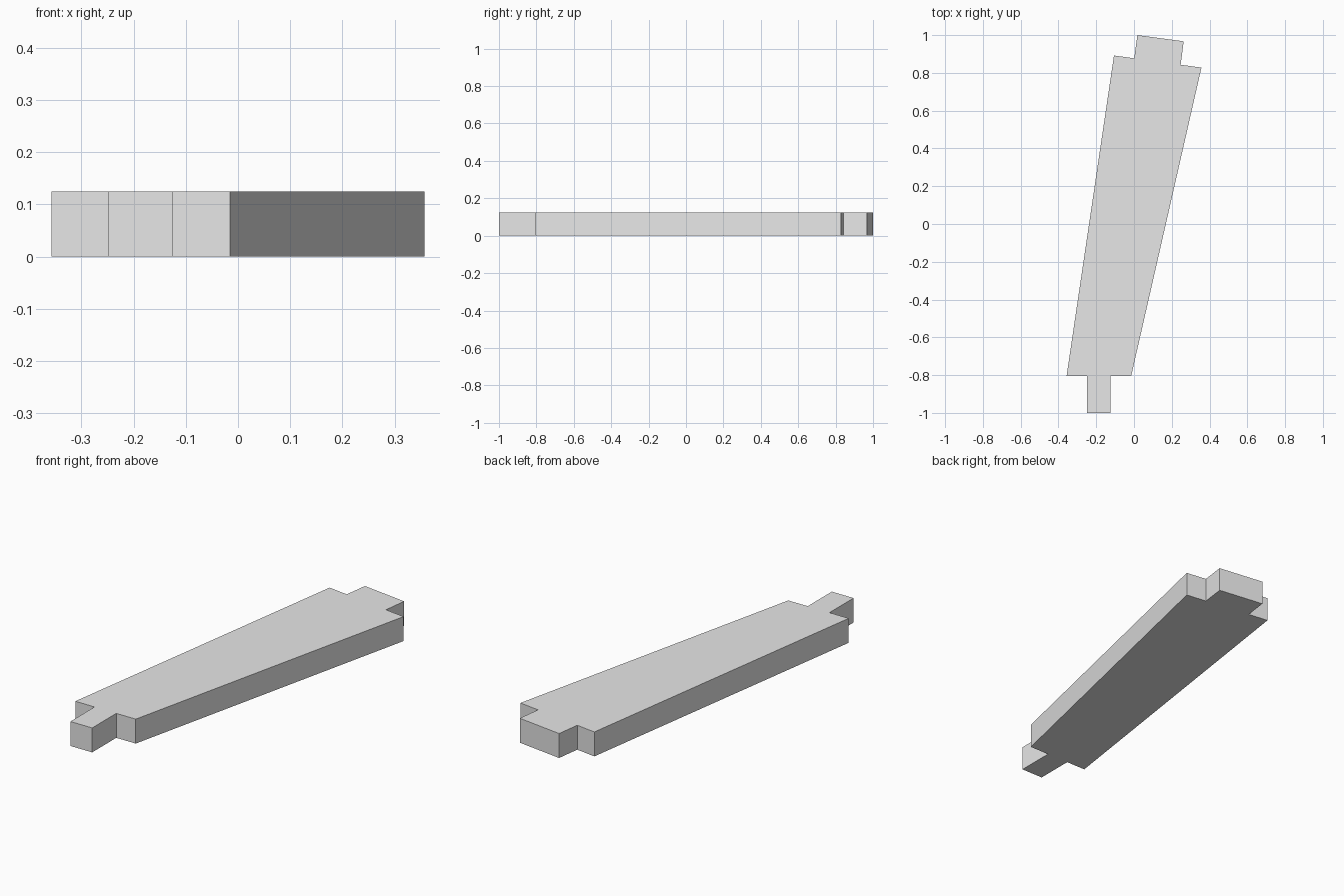
import bpy, bmesh

cube = bpy.data.objects.get("Cube")
if cube:
    bpy.data.objects.remove(cube, do_unlink=True)

THICKNESS = 0.125

# Plain grey material
grey = bpy.data.materials.new("light_grey")
grey.use_nodes = True
colour = (0.8, 0.8, 0.8, 1)
grey.diffuse_color = colour
grey.node_tree.nodes["Principled BSDF"].inputs["Base Color"].default_value = colour

# Outline of the tapered plank, counter-clockwise from the front corner
front_end = [(-0.357, -0.805), (-0.248, -0.805), (-0.248, -1.0),
             (-0.125, -1.0), (-0.125, -0.805), (-0.015, -0.805)]
back_end = [(0.357, 0.828), (0.247, 0.843), (0.263, 0.967),
            (0.018, 1.0), (0.001, 0.877), (-0.106, 0.892)]

# Extrude the outline, with a tenon on each end, into one solid
bm = bmesh.new()
base = bm.faces.new([bm.verts.new((x, y, 0)) for x, y in front_end + back_end])
top = bmesh.ops.extrude_face_region(bm, geom=[base], use_keep_orig=True)["geom"]
bmesh.ops.translate(bm, vec=(0, 0, THICKNESS),
                    verts=[v for v in top if isinstance(v, bmesh.types.BMVert)])
bmesh.ops.recalc_face_normals(bm, faces=bm.faces)

mesh = bpy.data.meshes.new("tapered_plank")
bm.to_mesh(mesh)
bm.free()
mesh.materials.append(grey)
plank = bpy.data.objects.new("tapered_plank", mesh)
bpy.context.collection.objects.link(plank)
